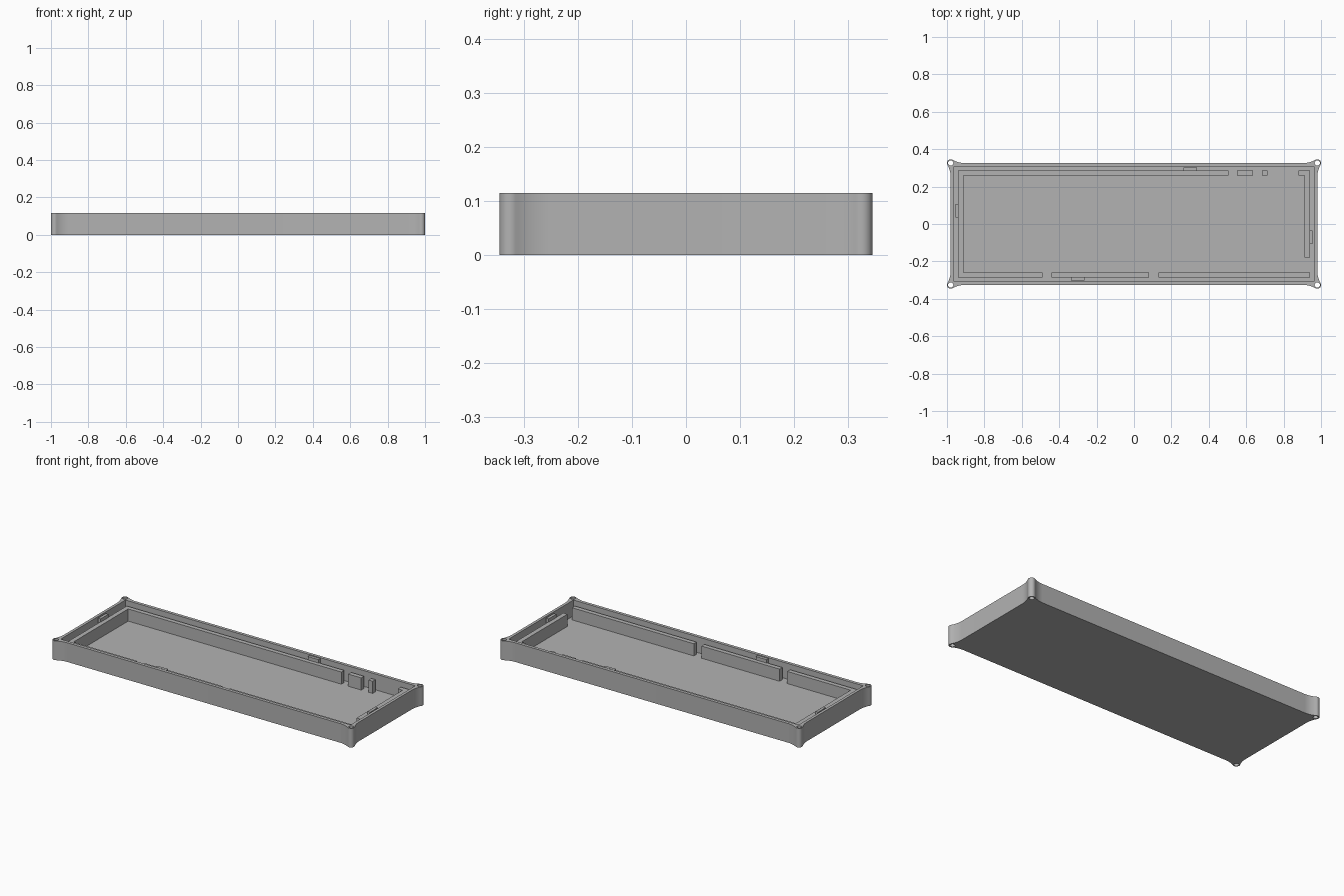
import bpy, bmesh
from math import atan2, cos, sin, pi, tau

if "Cube" in bpy.data.objects:
    bpy.data.objects.remove(bpy.data.objects["Cube"], do_unlink=True)

grey = bpy.data.materials.new("plain_grey")
grey.use_nodes = True
grey.diffuse_color = (0.45, 0.45, 0.45, 1)
grey.node_tree.nodes["Principled BSDF"].inputs["Base Color"].default_value = grey.diffuse_color

HEIGHT, FLOOR, RIB_TOP, TAB_TOP = 0.115, 0.02, 0.093, 0.113
BX, BY = 0.98, 0.326          # body edge and screw boss centre
BOSS, HOLE = 0.02, 0.014      # screw boss and hole radii
FLARE = 0.075                 # length of the sweep into each boss
WX, WY = 0.963, 0.307         # cavity
OX, OY = 0.94, 0.287          # outer face of ribs
IX, IY = 0.912, 0.26          # inner face of ribs


def prism(name, pts, z0, z1):
    """Extrude a flat outline from z0 to z1."""
    bm = bmesh.new()
    face = bm.faces.new([bm.verts.new((x, y, z0)) for x, y in pts])
    new = bmesh.ops.extrude_face_region(bm, geom=[face])["geom"]
    bmesh.ops.translate(bm, vec=(0, 0, z1 - z0),
                        verts=[v for v in new if isinstance(v, bmesh.types.BMVert)])
    bmesh.ops.recalc_face_normals(bm, faces=bm.faces)
    mesh = bpy.data.meshes.new(name)
    bm.to_mesh(mesh)
    bm.free()
    mesh.materials.append(grey)
    obj = bpy.data.objects.new(name, mesh)
    bpy.context.collection.objects.link(obj)
    return obj


def rect(x0, x1, y0, y1):
    return [(x0, y0), (x1, y0), (x1, y1), (x0, y1)]


def arc(cx, cy, r, a0, a1, n):
    return [(cx + r * cos(a0 + (a1 - a0) * i / n),
             cy + r * sin(a0 + (a1 - a0) * i / n)) for i in range(n + 1)]


def corner():
    """Sweep in, round the boss, sweep out."""
    d = FLARE
    big = (d * d - BOSS * BOSS) / (2 * BOSS)
    a = atan2(d, big)
    return (arc(BX + big, BY - d, big, pi, pi - a, 10)
            + arc(BX, BY, BOSS, -a, pi / 2 + a, 20)[1:-1]
            + arc(BX - d, BY + big, big, a - pi / 2, -pi / 2, 10))


# Tray body with flared corners
quadrants = [(1, 1), (-1, 1), (-1, -1), (1, -1)]
outline = []
for sx, sy in quadrants:
    pts = [(sx * x, sy * y) for x, y in corner()]
    outline += pts if sx * sy > 0 else pts[::-1]
tray = prism("tray_body", outline, 0, HEIGHT)

# Hollow out the cavity and the four screw holes
cutters = [prism("cavity_cutter", rect(-WX, WX, -WY, WY), FLOOR, HEIGHT + 0.1)]
for sx, sy in quadrants:
    circle = arc(sx * BX, sy * BY, HOLE, 0, tau, 24)[:-1]
    cutters.append(prism("hole_cutter", circle, -0.1, HEIGHT + 0.1))
bpy.context.view_layer.objects.active = tray
for cutter in cutters:
    cutter.hide_render = True
    mod = tray.modifiers.new("cut", "BOOLEAN")
    mod.operation = "DIFFERENCE"
    mod.solver = "EXACT"
    mod.object = cutter
    bpy.ops.object.modifier_apply(modifier=mod.name)
for cutter in cutters:
    bpy.data.objects.remove(cutter, do_unlink=True)

# Support ribs on the floor, with gaps between them
ribs = {
    "right_wrap_rib": [(-0.49, -OY), (-0.49, -IY), (-IX, -IY), (-IX, IY),
                       (0.505, IY), (0.505, OY), (-OX, OY), (-OX, -OY)],
    "left_rib": [(0.88, OY), (0.88, IY), (IX, IY), (IX, -0.178),
                 (OX, -0.178), (OX, OY)],
    "front_middle_rib": rect(-0.44, 0.08, -OY, -IY),
    "front_left_rib": rect(0.13, OX, -OY, -IY),
    "back_rib_block": rect(0.55, 0.637, IY, OY),
    "back_rib_post": rect(0.685, 0.713, IY, OY),
}
for name, pts in ribs.items():
    prism(name, pts, FLOOR - 0.005, RIB_TOP)

# Snap tabs between ribs and walls, in opposite pairs
for s, back, side in ((1, "back", "left"), (-1, "front", "right")):
    x, y = sorted((s * 0.265, s * 0.337)), sorted((s * 0.284, s * 0.301))
    prism(back + "_tab", rect(*x, *y), FLOOR - 0.005, TAB_TOP)
    x, y = sorted((s * 0.937, s * 0.954)), sorted((s * -0.035, s * -0.108))
    prism(side + "_tab", rect(*x, *y), FLOOR - 0.005, TAB_TOP)

# Smooth the round corners only
bpy.ops.object.select_all(action="DESELECT")
tray.select_set(True)
bpy.context.view_layer.objects.active = tray
bpy.ops.object.shade_smooth_by_angle(angle=0.52)
